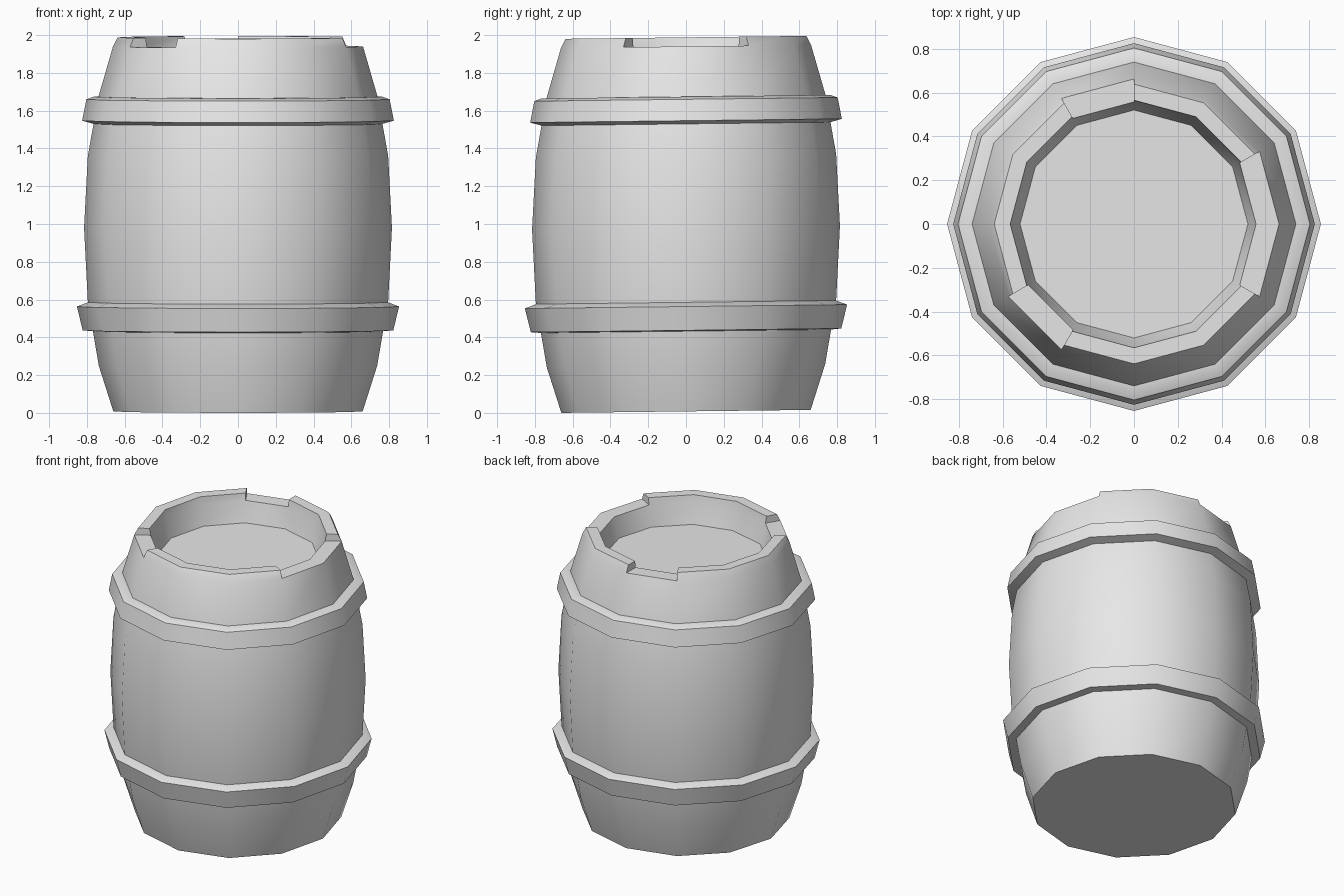
import bpy
import bmesh
from math import sin, cos, radians

if "Cube" in bpy.data.objects:
    bpy.data.objects.remove(bpy.data.objects["Cube"])

SIDES = 12
TILT = 0.012  # the barrel leans very slightly, back edge higher

grey = bpy.data.materials.new("plain_grey")
grey.use_nodes = True
grey.diffuse_color = (0.8, 0.8, 0.8, 1)
grey.node_tree.nodes["Principled BSDF"].inputs["Base Color"].default_value = (0.8, 0.8, 0.8, 1)


def ring(bm, radius, z):
    """Twelve vertices around the axis, with the first on +x."""
    verts = []
    for i in range(SIDES):
        a = radians(i * 360 / SIDES)
        y = radius * sin(a)
        verts.append(bm.verts.new((radius * cos(a), y, z + TILT * y)))
    return verts


def band(bm, a, b, segments=range(SIDES)):
    """Quads joining two rings over the chosen segments."""
    for i in segments:
        j = (i + 1) % SIDES
        bm.faces.new((a[i], a[j], b[j], b[i]))


def finish(bm, name):
    loose = [v for v in bm.verts if not v.link_faces]
    bmesh.ops.delete(bm, geom=loose, context='VERTS')
    bmesh.ops.recalc_face_normals(bm, faces=bm.faces)
    mesh = bpy.data.meshes.new(name)
    bm.to_mesh(mesh)
    bm.free()
    mesh.materials.append(grey)
    obj = bpy.data.objects.new(name, mesh)
    bpy.context.collection.objects.link(obj)
    bpy.ops.object.select_all(action='DESELECT')
    obj.select_set(True)
    bpy.context.view_layer.objects.active = obj
    bpy.ops.object.shade_smooth_by_angle(angle=radians(35))


# Barrel body: bulging staves, uneven rim and recessed lid
bm = bmesh.new()
profile = [(0.66, 0.008), (0.737, 0.25), (0.795, 0.59), (0.815, 0.98),
           (0.795, 1.36), (0.74, 1.67), (0.662, 1.94)]
rings = [ring(bm, r, z) for r, z in profile]
for lower, upper in zip(rings, rings[1:]):
    band(bm, lower, upper)
bm.faces.new(rings[0])

low_out = rings[-1]
high_out = ring(bm, 0.638, 1.988)
high_in = ring(bm, 0.565, 1.988)
low_in = ring(bm, 0.557, 1.94)
lid = ring(bm, 0.52, 1.8)

# Notches are the segments where staves are worn down
notches = [11, 0, 3, 7]
raised = [i for i in range(SIDES) if i not in notches]
band(bm, low_out, low_in, notches)
band(bm, low_out, high_out, raised)
band(bm, high_out, high_in, raised)
band(bm, high_in, low_in, raised)
for i in range(SIDES):
    if (i in notches) != ((i - 1) % SIDES in notches):
        bm.faces.new((low_out[i], high_out[i], high_in[i], low_in[i]))
band(bm, low_in, lid)
bm.faces.new(lid)
finish(bm, "barrel_body")

# Hoops: closed bands with slanted top and underside
hoops = {
    "lower_hoop": [(0.74, 0.43), (0.822, 0.437), (0.853, 0.563), (0.79, 0.587), (0.74, 0.587)],
    "upper_hoop": [(0.73, 1.52), (0.825, 1.547), (0.803, 1.66), (0.765, 1.674), (0.72, 1.674)],
}
for name, section in hoops.items():
    bm = bmesh.new()
    loops = [ring(bm, r, z) for r, z in section]
    for k, loop in enumerate(loops):
        band(bm, loop, loops[(k + 1) % len(loops)])
    finish(bm, name)
